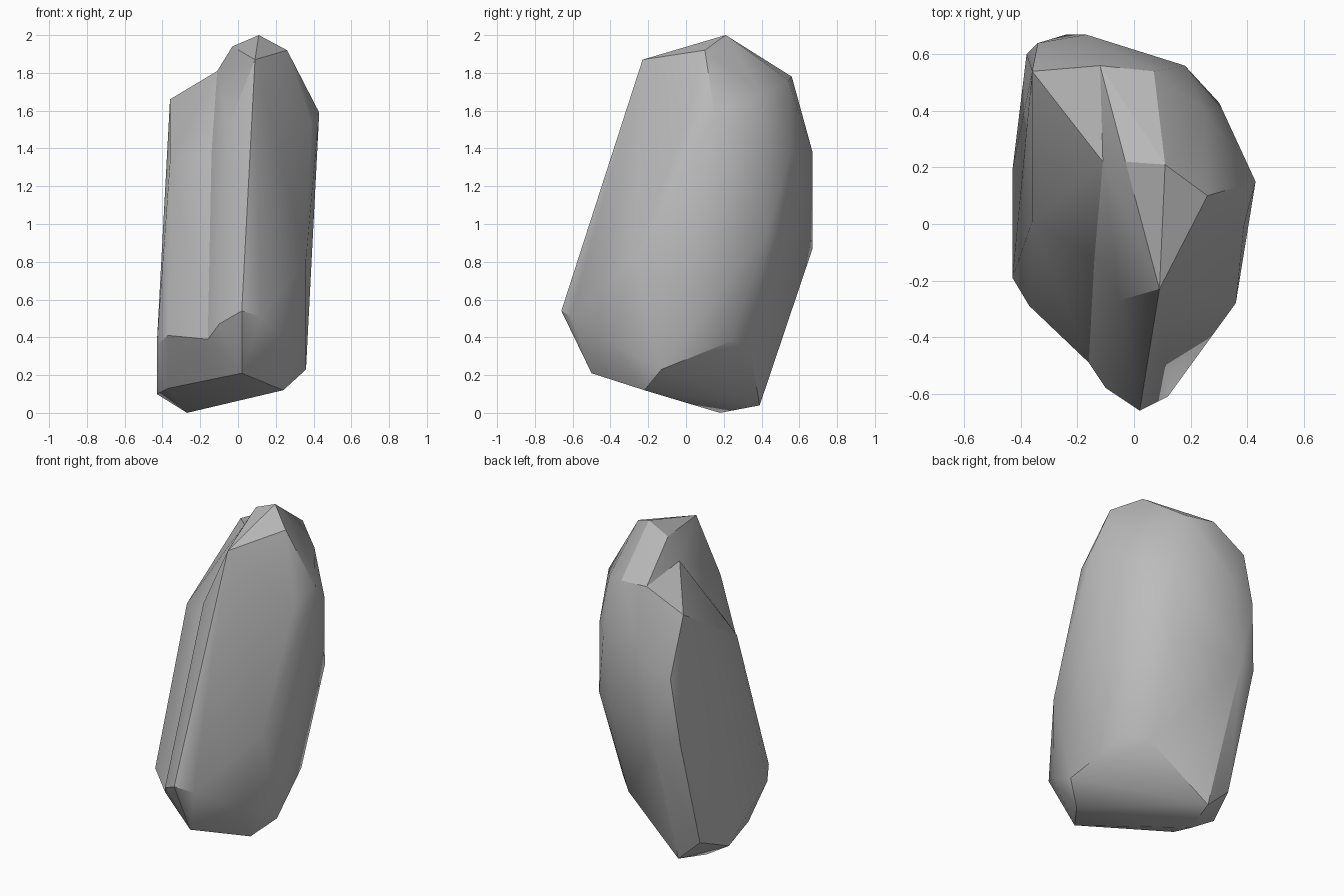
import bpy
import bmesh
from math import radians

default_cube = bpy.data.objects.get("Cube")
if default_cube:
    bpy.data.objects.remove(default_cube, do_unlink=True)


def make_material(name, colour):
    material = bpy.data.materials.new(name)
    material.use_nodes = True
    material.diffuse_color = colour
    for node in material.node_tree.nodes:
        if node.type == "BSDF_PRINCIPLED":
            node.inputs["Base Color"].default_value = colour
            node.inputs["Roughness"].default_value = 0.9
    return material


def make_chunk(name, corners, material):
    """Wrap a faceted convex stone around a few corner points."""
    mesh = bpy.data.meshes.new(name)
    bm = bmesh.new()
    for corner in corners:
        bm.verts.new(corner)
    hull = bmesh.ops.convex_hull(bm, input=bm.verts[:])
    loose = {v for v in hull["geom_interior"] + hull["geom_unused"]
             if isinstance(v, bmesh.types.BMVert) and not v.link_faces}
    bmesh.ops.delete(bm, geom=list(loose), context="VERTS")
    bmesh.ops.recalc_face_normals(bm, faces=bm.faces[:])
    bm.to_mesh(mesh)
    bm.free()
    mesh.materials.append(material)
    chunk = bpy.data.objects.new(name, mesh)
    bpy.context.scene.collection.objects.link(chunk)
    return chunk


stone_grey = make_material("stone grey", (0.5, 0.5, 0.5, 1.0))

# Corners shared by both chunks: back ridge, base and the front groove line
back_ridge = [(-.12, .56, 1.78), (-.17, .67, 1.38), (-.24, .67, .87)]
base = [(-.22, .39, .04), (-.27, .18, 0), (.02, -.5, .21)]
groove = [(-.11, .22, 1.81), (-.14, -.12, 1.38), (-.16, -.49, .39)]
shared = back_ridge + base + groove

# Tall chunk: peak, front ridge, right flank and lower right edge
peak = [(.11, .21, 2), (-.03, .22, 1.94), (.26, .1, 1.92), (.09, -.23, 1.87)]
front_ridge = [(.02, -.66, .54), (.12, -.61, .51), (-.05, -.27, 1.52),
               (-.1, -.58, .47)]
right_flank = [(.43, .15, 1.59), (.39, 0, 1.53), (.25, .4, 1.69),
               (.07, .54, 1.76), (.31, .41, 1.4), (.18, .56, 1.4),
               (.3, .43, .96), (.15, .52, .94), (.36, -.28, .81)]
right_foot = [(.27, -.39, .37), (.36, -.13, .23), (.24, -.22, .12),
              (.27, .24, .38), (.16, .34, .34)]

# Lower chunk: sloping shoulder, left flank and lower left edge
shoulder = [(-.36, .54, 1.66), (-.36, .01, 1.33)]
left_flank = [(-.34, .64, 1.29), (-.38, .6, .88), (-.37, -.29, .41)]
left_foot = [(-.37, .39, .18), (-.43, .19, .1), (-.43, -.19, .36),
             (-.37, -.09, .13)]

rock = make_chunk("rock", shared + peak + front_ridge
                  + right_flank + right_foot, stone_grey)
left_chunk = make_chunk("left_chunk", shared + shoulder
                        + left_flank + left_foot, stone_grey)

# Fuse the chunks into one boulder with a groove down the front
fuse = rock.modifiers.new("fuse", "BOOLEAN")
fuse.operation = "UNION"
fuse.solver = "EXACT"
fuse.object = left_chunk
bpy.context.view_layer.objects.active = rock
rock.select_set(True)
bpy.ops.object.modifier_apply(modifier=fuse.name)
bpy.data.objects.remove(left_chunk, do_unlink=True)

# Soft facets with crisp breaks at the strong edges
bpy.ops.object.shade_smooth_by_angle(angle=radians(30))
